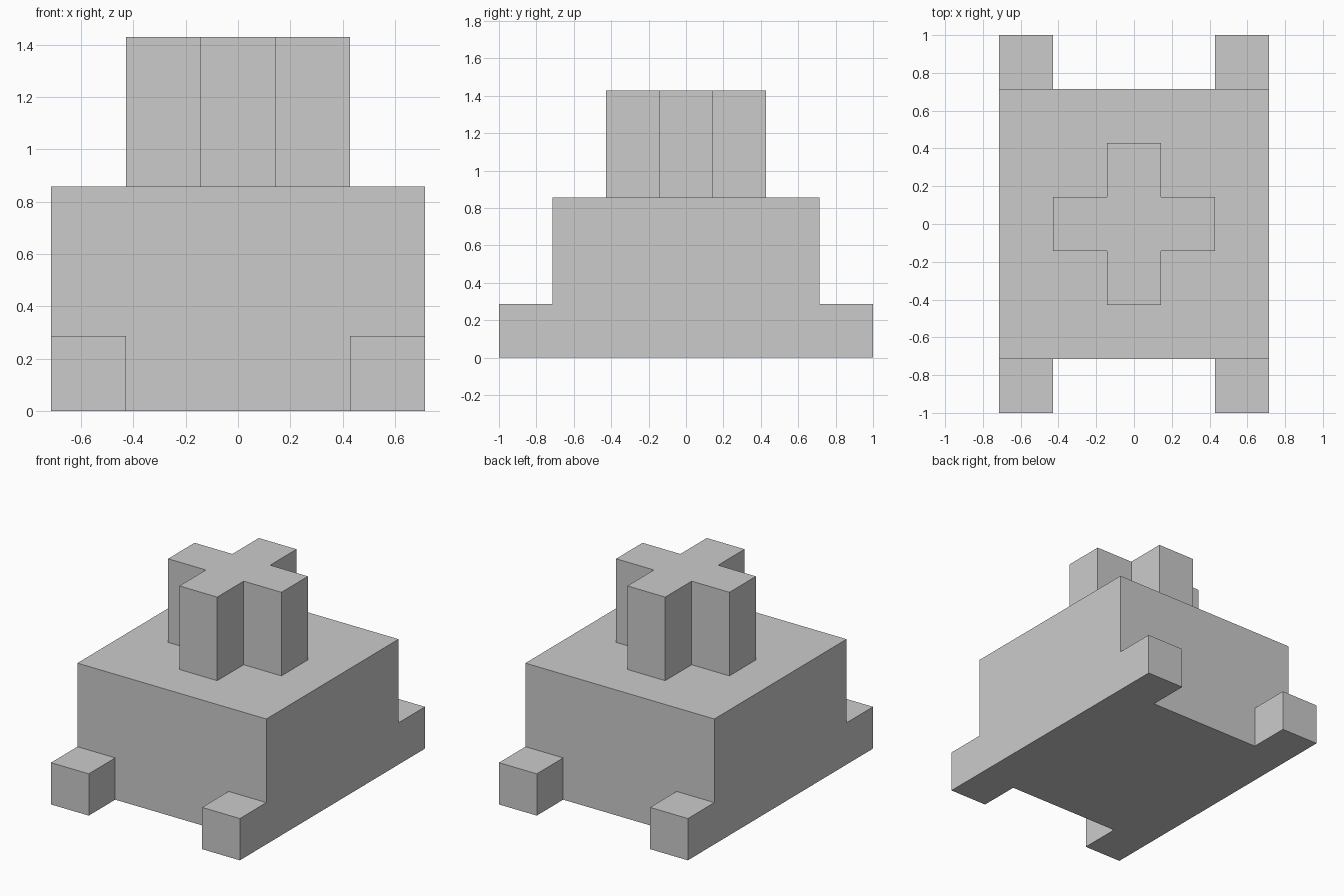
import bpy, bmesh
from mathutils import Vector

if "Cube" in bpy.data.objects:
    bpy.data.objects.remove(bpy.data.objects["Cube"])

U = 1 / 7  # design grid unit


def extrude(bm, test, offset):
    """Extrude all faces whose centre (in grid units) passes the test."""
    faces = [f for f in bm.faces if test(f.calc_center_median() / U, f.normal)]
    result = bmesh.ops.extrude_face_region(bm, geom=faces)["geom"]
    verts = [v for v in result if isinstance(v, bmesh.types.BMVert)]
    bmesh.ops.translate(bm, verts=verts, vec=Vector(offset) * U)
    hidden = [f for f in faces if f.is_valid]
    if hidden:
        bmesh.ops.delete(bm, geom=hidden, context='FACES')
    bm.normal_update()


# Main block, 10 x 10 x 6 units
bm = bmesh.new()
bmesh.ops.create_cube(bm, size=1)
bmesh.ops.scale(bm, vec=(10 * U, 10 * U, 6 * U), verts=bm.verts)
bmesh.ops.translate(bm, vec=(0, 0, 3 * U), verts=bm.verts)

# Cut the block where the feet and the cross begin
cuts = [(axis, pos) for axis in (0, 1) for pos in (-3, -1, 1, 3)] + [(2, 2)]
for axis, pos in cuts:
    normal = Vector((0, 0, 0))
    normal[axis] = 1
    bmesh.ops.bisect_plane(bm, geom=bm.verts[:] + bm.edges[:] + bm.faces[:],
                           plane_co=normal * pos * U, plane_no=normal)
bm.normal_update()

# Cross-shaped post on top
extrude(bm, lambda c, n: n.z > 0.9 and abs(c.x) < 3 and abs(c.y) < 3
        and min(abs(c.x), abs(c.y)) < 1, (0, 0, 4))

# Corner feet at front and back
for side in (-1, 1):
    extrude(bm, lambda c, n: n.y * side > 0.9 and c.y * side > 4.9
            and abs(c.x) > 3 and c.z < 2, (0, 2 * side, 0))

# Merge flat areas
bmesh.ops.dissolve_limit(bm, angle_limit=0.01, verts=bm.verts, edges=bm.edges)
bmesh.ops.recalc_face_normals(bm, faces=bm.faces)

mesh = bpy.data.meshes.new("block_with_cross_post")
bm.to_mesh(mesh)
bm.free()
bpy.context.collection.objects.link(
    bpy.data.objects.new("block_with_cross_post", mesh))
